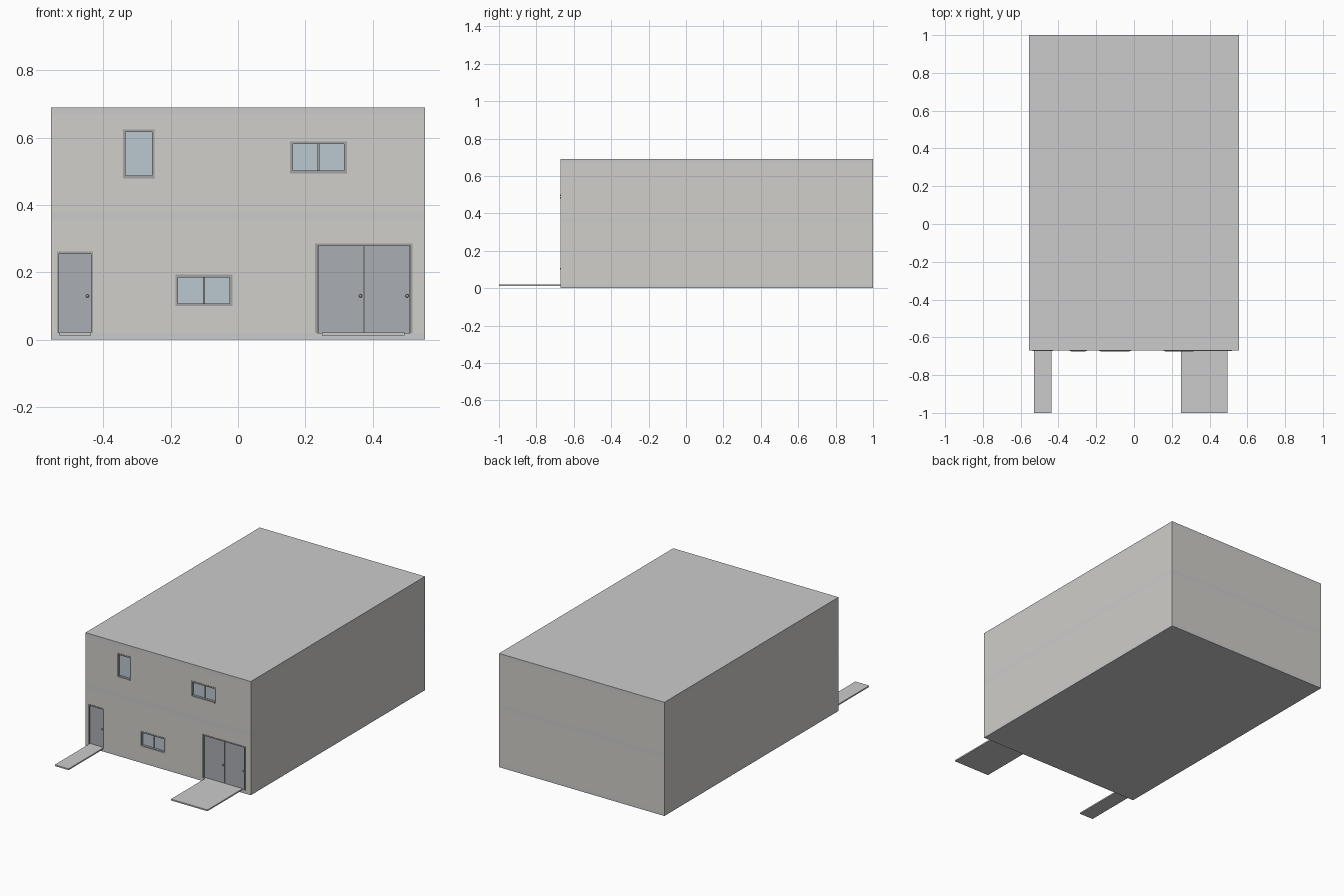
import bpy

if "Cube" in bpy.data.objects:
    bpy.data.objects.remove(bpy.data.objects["Cube"])

W, Y0, Y1, T = 0.555, -0.67, 1.0, 0.025      # half width, front, back, wall thickness


def material(name, rgb):
    m = bpy.data.materials.new(name)
    m.diffuse_color = (*rgb, 1)
    m.use_nodes = True
    m.node_tree.nodes["Principled BSDF"].inputs["Base Color"].default_value = m.diffuse_color
    return m


WALL = material("plaster", (0.63, 0.62, 0.59))
GLASS = material("glass", (0.50, 0.58, 0.63))
DOOR = material("door_paint", (0.40, 0.42, 0.45))
FRAME = material("frame_metal", (0.36, 0.36, 0.36))


def box(name, x0, x1, y0, y1, z0, z1, mat=None):
    bpy.ops.mesh.primitive_cube_add(
        size=1, location=((x0 + x1) / 2, (y0 + y1) / 2, (z0 + z1) / 2))
    o = bpy.context.object
    o.name = name
    o.scale = (x1 - x0, y1 - y0, z1 - z0)
    bpy.ops.object.transform_apply(location=False, rotation=False, scale=True)
    if mat:
        o.data.materials.append(mat)
    return o


def cut(target, x0, x1, z0, z1):
    cutter = box("cutter", x0, x1, Y0 - 0.1, Y0 + 0.1, z0, z1)
    mod = target.modifiers.new("opening", 'BOOLEAN')
    mod.operation, mod.solver, mod.object = 'DIFFERENCE', 'EXACT', cutter
    bpy.context.view_layer.objects.active = target
    bpy.ops.object.modifier_apply(modifier=mod.name)
    bpy.data.objects.remove(cutter)


def frame(name, x0, x1, z0, z1, t, sill):
    # upright and cross bars lining the opening
    ya, yb = Y0 - 0.002, Y0 + 0.016
    box(name + "_left_jamb", x0, x0 + t, ya, yb, z0, z1, FRAME)
    box(name + "_right_jamb", x1 - t, x1, ya, yb, z0, z1, FRAME)
    box(name + "_head", x0 + t, x1 - t, ya, yb, z1 - t, z1, FRAME)
    if sill:
        box(name + "_sill", x0 + t, x1 - t, Y0 - 0.004, yb, z0, z0 + t, FRAME)


def window(name, wall, x0, x1, z0, z1, panes):
    cut(wall, x0, x1, z0, z1)
    t = 0.008
    frame(name, x0, x1, z0, z1, t, True)
    box(name + "_glass", x0 + t, x1 - t, Y0 + 0.011, Y0 + 0.014, z0 + t, z1 - t, GLASS)
    for i in range(1, panes):
        x = x0 + (x1 - x0) * i / panes
        box(name + "_mullion", x - 0.003, x + 0.003, Y0 + 0.006, Y0 + 0.014,
            z0 + t, z1 - t, FRAME)


def door(name, wall, x0, x1, z1, leaves):
    cut(wall, x0, x1, 0.0, z1)
    t, z0 = 0.007, 0.02
    frame(name, x0, x1, z0, z1, t, False)
    w = (x1 - x0 - 2 * t) / leaves
    for i in range(leaves):
        a = x0 + t + w * i
        gap = 0.001 if leaves > 1 else 0
        box(name + "_leaf", a + gap, a + w - gap, Y0 + 0.010, Y0 + 0.018, z0, z1 - t, DOOR)
        # knob on the right edge of each leaf
        bpy.ops.mesh.primitive_uv_sphere_add(segments=12, ring_count=8, radius=0.005,
                                             location=(a + w - 0.010, Y0 + 0.006, 0.13))
        knob = bpy.context.object
        knob.name = name + "_knob"
        knob.data.materials.append(FRAME)
        bpy.ops.object.shade_smooth()


# floor and roof slabs, flush with the walls
for name, z0, z1 in (("ground_slab", 0, 0.02), ("upper_floor_slab", 0.357, 0.378),
                     ("roof_slab", 0.67, 0.69)):
    box(name, -W, W, Y0, Y1, z0, z1)

# walls of both storeys
front = {}
for level, z0, z1 in (("lower", 0.02, 0.357), ("upper", 0.378, 0.67)):
    front[level] = box(level + "_front_wall", -W, W, Y0, Y0 + T, z0, z1, WALL)
    box(level + "_back_wall", -W, W, Y1 - T, Y1, z0, z1, WALL)
    box(level + "_left_wall", -W, -W + T, Y0 + T, Y1 - T, z0, z1, WALL)
    box(level + "_right_wall", W - T, W, Y0 + T, Y1 - T, z0, z1, WALL)

# windows and doors
window("tall_window", front["upper"], -0.342, -0.248, 0.479, 0.624, 1)
window("upper_window", front["upper"], 0.155, 0.323, 0.494, 0.589, 2)
window("lower_window", front["lower"], -0.186, -0.017, 0.100, 0.193, 2)
door("side_door", front["lower"], -0.538, -0.430, 0.262, 1)
door("double_door", front["lower"], 0.229, 0.519, 0.285, 2)

# entrance paths
box("side_door_path", -0.53, -0.437, -1.0, Y0, 0.013, 0.021)
box("double_door_path", 0.25, 0.495, -1.0, Y0, 0.013, 0.021)
